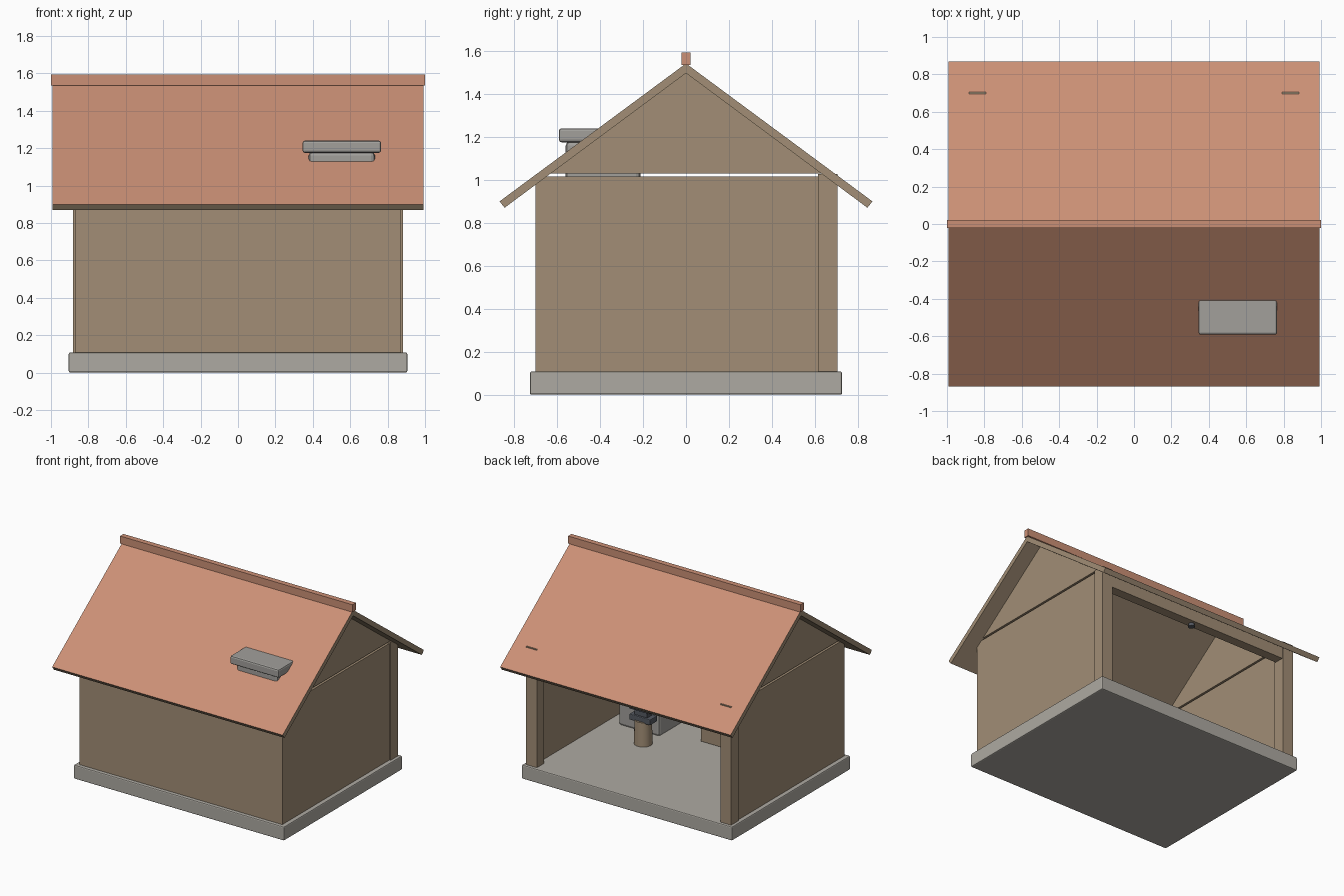
import bpy, bmesh, math

if "Cube" in bpy.data.objects:
    bpy.data.objects.remove(bpy.data.objects["Cube"])

def mat(name, r, g, b):
    m = bpy.data.materials.new(name)
    m.diffuse_color = (r, g, b, 1)
    m.use_nodes = True
    m.node_tree.nodes["Principled BSDF"].inputs["Base Color"].default_value = m.diffuse_color
    return m

WOOD = mat("wood", 0.36, 0.27, 0.18)
TILE = mat("roof_tile", 0.60, 0.28, 0.18)
STONE = mat("stone", 0.42, 0.40, 0.36)
BRICK = mat("chimney_stone", 0.36, 0.35, 0.33)
IRON = mat("iron", 0.09, 0.10, 0.12)

def finish(name, bm, *mats):
    bmesh.ops.recalc_face_normals(bm, faces=bm.faces)
    me = bpy.data.meshes.new(name)
    bm.to_mesh(me)
    bm.free()
    for m in mats:
        me.materials.append(m)
    ob = bpy.data.objects.new(name, me)
    bpy.context.collection.objects.link(ob)
    return ob

def box(name, x, y, z, m, bevel=0):
    """Box from (min, max) ranges on each axis."""
    bm = bmesh.new()
    bmesh.ops.create_cube(bm, size=1)
    for v in bm.verts:
        v.co = [(r[0] + r[1]) / 2 + c * (r[1] - r[0]) for r, c in zip((x, y, z), v.co)]
    ob = finish(name, bm, m)
    if bevel:
        mod = ob.modifiers.new("bevel", 'BEVEL')
        mod.width, mod.segments = bevel, 2
    return ob

def prism(name, profile, x0, x1, *mats, top_edge=None):
    """Extrude a (y, z) profile along x; top_edge names the tiled side."""
    bm = bmesh.new()
    a = [bm.verts.new((x0, y, z)) for y, z in profile]
    b = [bm.verts.new((x1, y, z)) for y, z in profile]
    bm.faces.new(a)
    bm.faces.new(b)
    n = len(profile)
    for i in range(n):
        j = (i + 1) % n
        f = bm.faces.new((a[i], a[j], b[j], b[i]))
        if i == top_edge:
            f.material_index = 1
    return finish(name, bm, *mats)

def cylinder(name, r1, r2, depth, loc, m, rot=None, seg=24):
    bpy.ops.mesh.primitive_cone_add(vertices=seg, radius1=r1, radius2=r2, depth=depth,
                                    location=loc, rotation=rot or (0, 0, 0))
    ob = bpy.context.object
    ob.name = name
    ob.data.materials.append(m)
    bpy.ops.object.shade_smooth_by_angle()
    return ob

# Foundation and walls, open at the back
box("foundation", (-.905, .905), (-.727, .727), (0, .108), STONE, .008)
box("front_wall", (-.872, .872), (-.70, -.65), (.105, 1.0), WOOD)
for side, s in (("left", -1), ("right", 1)):
    xs = sorted((s * .83, s * .872))
    box(side + "_wall", xs, (-.695, .65), (.105, 1.015), WOOD)
    box(side + "_post", sorted((s * .79, s * .882)), (.615, .705), (.105, 1.027), WOOD)
    prism(side + "_gable", [(-.645, 1.03), (.645, 1.03), (0, 1.505)], *xs, WOOD)
box("back_lintel", (-.79, .79), (.625, .70), (.89, .99), WOOD)

# Roof slopes with tiled upper faces, and the ridge cap
for name, s in (("front_roof", -1), ("back_roof", 1)):
    prism(name, [(0, 1.542), (s * .868, .90), (s * .845, .870), (0, 1.497)],
          -.992, .992, WOOD, TILE, top_edge=0)
box("ridge_cap", (-1, 1), (-.021, .021), (1.535, 1.593), TILE)

# Forge chimney running from floor through the front slope
box("chimney_stack", (.378, .732), (-.56, -.212), (.105, 1.18), BRICK, .02)
box("chimney_cap", (.345, .765), (-.592, -.18), (1.175, 1.24), BRICK, .012)

# Anvil on a stump
AX, AY = .41, -.06
cylinder("anvil_stump", .066, .062, .19, (AX, AY, .20), WOOD)
box("anvil_foot", (AX - .09, AX + .09), (AY - .045, AY + .045), (.285, .33), IRON, .006)
box("anvil_waist", (AX - .055, AX + .055), (AY - .03, AY + .03), (.325, .375), IRON)
box("anvil_face", (AX - .09, AX + .09), (AY - .045, AY + .045), (.37, .43), IRON, .006)
cylinder("anvil_horn", .03, .004, .10, (AX - .135, AY, .40), IRON, (0, -math.pi / 2, 0))

# Workbench against the front wall
box("workbench", (-.60, .10), (-.64, -.32), (.105, .42), WOOD, .006)

# Small iron hook under the lintel
cylinder("lintel_hook", .025, .02, .03, (.02, .66, .88), IRON, seg=12)
